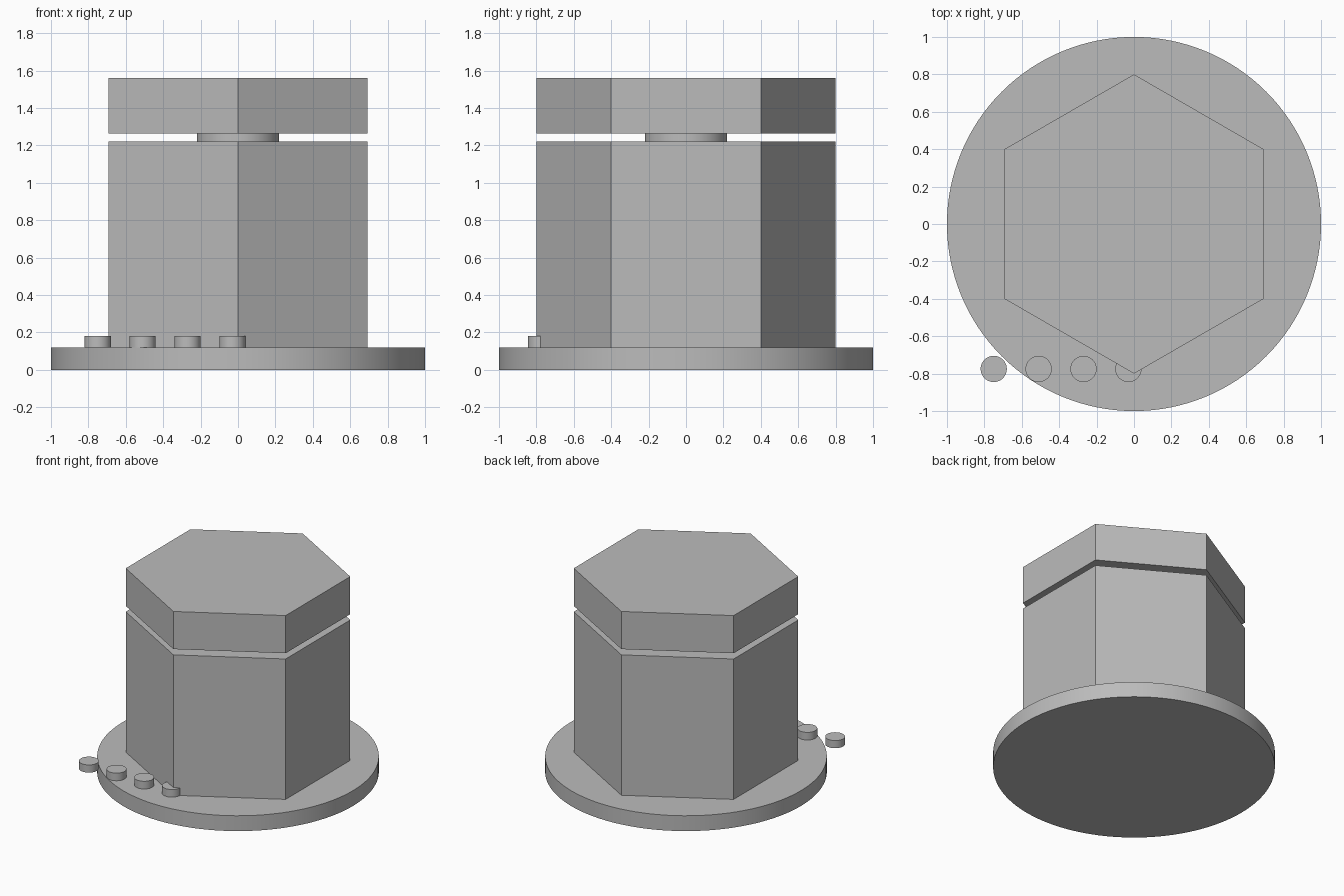
import bpy, math

cube = bpy.data.objects.get("Cube")
if cube:
    bpy.data.objects.remove(cube, do_unlink=True)

# One plain grey for the whole model
GREY = (0.5, 0.5, 0.5, 1)
grey = bpy.data.materials.new("plain_grey")
grey.use_nodes = True
grey.diffuse_color = GREY
grey.node_tree.nodes["Principled BSDF"].inputs["Base Color"].default_value = GREY


def prism(name, radius, bottom, top, sides, x=0, y=0):
    """Upright capped prism; many-sided ones get smooth walls."""
    bpy.ops.mesh.primitive_cylinder_add(
        vertices=sides, radius=radius, depth=top - bottom,
        location=(x, y, (bottom + top) / 2))
    obj = bpy.context.object
    obj.name = name
    obj.data.materials.append(grey)
    if sides > 6:
        bpy.ops.object.shade_smooth_by_angle(angle=math.radians(30))
    return obj


BASE_TOP, BODY_TOP, LID_BOTTOM, LID_TOP = 0.12, 1.22, 1.265, 1.56

# Round base, hexagonal body, short neck and hexagonal lid
prism("base", 1.0, 0, BASE_TOP, 128)
prism("body", 0.8, BASE_TOP, BODY_TOP, 6)
prism("neck", 0.22, BODY_TOP, LID_BOTTOM, 64)
prism("lid", 0.8, LID_BOTTOM, LID_TOP, 6)

# Row of small round buttons along the front
for i in range(4):
    prism(f"button_{i + 1}", 0.07, BASE_TOP, 0.18, 48, x=-0.75 + 0.24 * i, y=-0.775)
